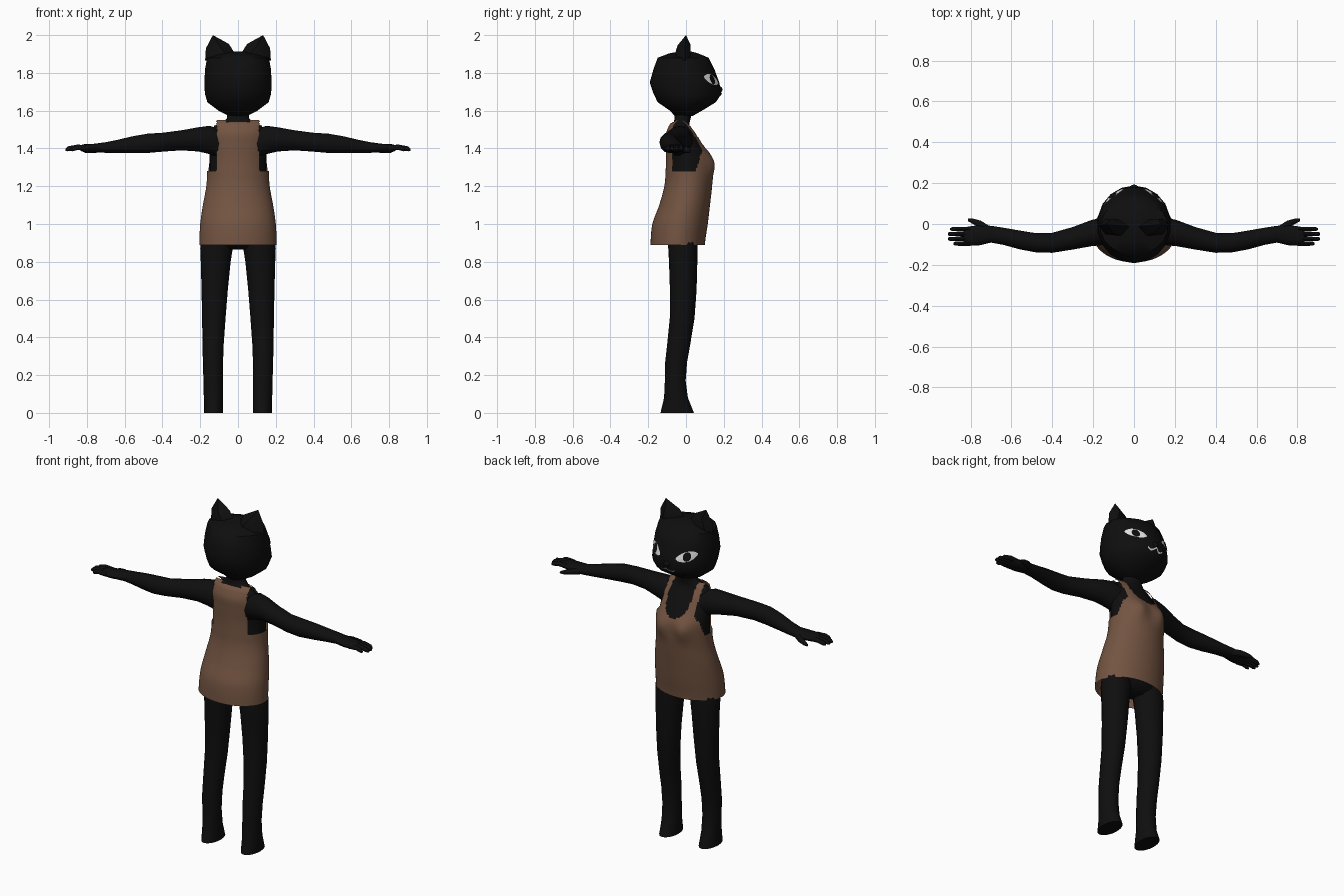
import bpy, bmesh, math
from mathutils import Vector
from mathutils.bvhtree import BVHTree

if "Cube" in bpy.data.objects:
    bpy.data.objects.remove(bpy.data.objects["Cube"])


def material(name, rgb):
    m = bpy.data.materials.new(name)
    m.diffuse_color = (*rgb, 1)
    m.use_nodes = True
    m.node_tree.nodes["Principled BSDF"].inputs["Base Color"].default_value = m.diffuse_color
    return m


FUR = material("black_fur", (0.0045, 0.0045, 0.0045))
CLOTH = material("brown_cloth", (0.17, 0.088, 0.053))
WHITE = material("face_white", (0.75, 0.75, 0.75))


def finish(bm, name, mats, mirror=False, angle=50):
    bmesh.ops.recalc_face_normals(bm, faces=bm.faces)
    me = bpy.data.meshes.new(name)
    bm.to_mesh(me)
    bm.free()
    ob = bpy.data.objects.new(name, me)
    bpy.context.collection.objects.link(ob)
    for m in mats:
        me.materials.append(m)
    bpy.ops.object.select_all(action='DESELECT')
    ob.select_set(True)
    bpy.context.view_layer.objects.active = ob
    bpy.ops.object.shade_smooth_by_angle(angle=math.radians(angle))
    if mirror:
        ob.modifiers.new("mirror", 'MIRROR').use_mirror_merge = False
    return ob


def loft(rings, caps=True, bm=None):
    """Skin a list of closed point rings."""
    bm = bm or bmesh.new()
    vs = [[bm.verts.new(p) for p in r] for r in rings]
    n = len(vs[0])
    for a, b in zip(vs, vs[1:]):
        for i in range(n):
            j = (i + 1) % n
            bm.faces.new((a[i], a[j], b[j], b[i]))
    if caps:
        bm.faces.new(vs[0])
        bm.faces.new(vs[-1])
    return bm


def flat_ring(z, x0, x1, y0, y1, n=16):
    """Horizontal oval between the given limits."""
    cx, cy, rx, ry = (x0 + x1) / 2, (y0 + y1) / 2, (x1 - x0) / 2, (y1 - y0) / 2
    return [(cx + rx * math.sin(t), cy + ry * math.cos(t), z)
            for t in (2 * math.pi * i / n for i in range(n))]


def side_ring(x, y, z, ry, rz, n=12):
    """Upright oval across the arm direction."""
    return [(x, y + ry * math.cos(t), z + rz * math.sin(t))
            for t in (2 * math.pi * i / n for i in range(n))]


def sample(table, z):
    """Smooth interpolation of a table keyed by height."""
    k = 0
    while k < len(table) - 2 and z > table[k + 1][0]:
        k += 1
    p = [table[max(0, min(len(table) - 1, k + d))] for d in (-1, 0, 1, 2)]
    t = (z - p[1][0]) / (p[2][0] - p[1][0])
    return [0.5 * (2 * b + (c - a) * t + (2 * a - 5 * b + 4 * c - d) * t * t
                   + (3 * b - a - 3 * c + d) * t ** 3)
            for a, b, c, d in zip(*[q[1:] for q in p])]


def trunk_ring(table, z, n, shrink=0.0):
    rx, y0, y1 = sample(table, z)
    ring = []
    for x, y, z in flat_ring(z, -rx + shrink, rx - shrink, y0 + shrink, y1 - shrink, n):
        if y > 0:  # bust
            y += 0.02 * math.exp(-((abs(x) - 0.075) / 0.045) ** 2 - ((z - 1.31) / 0.06) ** 2)
        ring.append((x, y, z))
    return ring


# Dress: height, half width, back, front
DRESS = [(0.89, .205, -.188, .10), (1.0, .2, -.178, .115), (1.1, .186, -.142, .127),
         (1.2, .168, -.115, .138), (1.28, .163, -.108, .143), (1.35, .162, -.106, .137),
         (1.42, .16, -.107, .098), (1.48, .152, -.106, .062), (1.53, .135, -.085, .022),
         (1.55, .12, -.055, -.01)]
bm = loft([trunk_ring(DRESS, 0.89 + 0.66 * i / 66, 96) for i in range(67)], caps=False)


def cut_away(c):
    x, y, z = abs(c.x), c.y, c.z
    armhole = x > 0.113 and z > 1.28 and y < 0.05 + 0.3 * (z - 1.28)
    neckline = y > -0.03 and z > 1.37 and (x / 0.073) ** 2 + (max(0, 1.45 - z) / 0.08) ** 2 < 1
    collar = x < 0.065 and z > 1.535
    return armhole or neckline or collar


bmesh.ops.delete(bm, geom=[f for f in bm.faces if cut_away(f.calc_center_median())], context='FACES')
finish(bm, "dress", [CLOTH])

# Body beneath the dress, running up into the neck
PELVIS = [(0.865, .07, -.06, .03), (0.9, .185, -.095, .06), (1.0, .185, -.125, .085),
          (1.1, .17, -.125, .108)]
rings = [flat_ring(z, -w, w, a, b, 32) for z, w, a, b in PELVIS]
rings += [trunk_ring(DRESS, z, 32, 0.012) for z in (1.2, 1.25, 1.3, 1.35, 1.4, 1.45, 1.49, 1.52)]
rings += [flat_ring(z, -w, w, a, b, 32) for z, w, a, b in
          [(1.54, .08, -.065, .02), (1.56, .058, -.06, .025), (1.61, .055, -.06, .03)]]
finish(loft(rings), "body", [FUR])

# Head
HEAD = [(1.572, .05, -.06, .035), (1.6, .105, -.085, .085), (1.645, .165, -.15, .158),
        (1.69, .178, -.172, .188), (1.75, .181, -.192, .176), (1.82, .177, -.172, .15),
        (1.88, .166, -.15, .12), (1.903, .09, -.09, .065), (1.914, .03, -.03, .025)]
bm = loft([flat_ring(z, -w, w, a, b, 18) for z, w, a, b in HEAD])
bm.normal_update()
head_tree = BVHTree.FromBMesh(bm)
finish(bm, "head", [FUR])

# Nose
bm = bmesh.new()
bmesh.ops.create_uvsphere(bm, u_segments=10, v_segments=6, radius=0.02)
bmesh.ops.scale(bm, verts=bm.verts, vec=(1, .6, .8))
bmesh.ops.translate(bm, verts=bm.verts, vec=(0, .181, 1.712))
finish(bm, "nose", [FUR])

# Ears
bm = bmesh.new()
for p in [(.018, -.015, 1.905), (.048, -.01, 1.953), (.133, 0, 2.0), (.17, -.005, 1.93),
          (.174, -.005, 1.865), (.06, -.06, 1.895), (.14, -.05, 1.885), (.10, -.045, 1.945),
          (.07, .022, 1.895), (.14, .025, 1.885), (.12, .024, 1.95)]:
    bm.verts.new(p)
bmesh.ops.convex_hull(bm, input=bm.verts)
finish(bm, "ear", [FUR], mirror=True, angle=30)


def on_face(phi, z, lift=0.004):
    """Point on the head surface at an angle around the head and a height."""
    d = Vector((math.sin(phi), math.cos(phi), 0))
    hit = head_tree.ray_cast(Vector((0, 0, z)) + d, -d)[0]
    return hit + d * lift


# Eyes: slanted almonds with dark pupils
bm = bmesh.new()
rings = []
for k in range(1, 11):
    ring = []
    for i in range(40):
        t = 2 * math.pi * i / 40
        u = 0.063 * math.cos(t)
        v = 0.027 * math.sin(t) * abs(math.sin(t)) ** 0.4
        if k < 6:  # round pupil area in the middle
            u, v = 0.023 * math.cos(t) * k / 5, 0.025 * math.sin(t) * k / 5
        else:
            s = (k - 5) / 5
            u = 0.023 * math.cos(t) * (1 - s) + u * s
            v = 0.025 * math.sin(t) * (1 - s) + v * s
        ring.append(on_face(0.64 + u / 0.178, 1.765 + v + 0.22 * u))
    rings.append(ring)
bm = loft(rings, caps=False)
bm.faces.new(bm.verts[:40])
bm.faces.ensure_lookup_table()
for i, f in enumerate(bm.faces):
    f.material_index = 1 if i < 160 or i == len(bm.faces) - 1 else 0
finish(bm, "eye", [WHITE, FUR], mirror=True)

# Mouth: curved ribbon on each side of the centre
bm = bmesh.new()
pairs = []
for i in range(9):
    s = i / 8
    z = 1.69 - 0.016 * math.sin(math.pi * s * 0.85)
    pairs.append([bm.verts.new(on_face(s * 0.27, z + d)) for d in (0.004, -0.004)])
for a, b in zip(pairs, pairs[1:]):
    bm.faces.new((a[0], a[1], b[1], b[0]))
finish(bm, "mouth", [WHITE], mirror=True)

# Arms: x, y, z, half depth, half height
ARM = [(.09, -.02, 1.42, .06, .08), (.15, -.035, 1.445, .068, .075), (.21, -.045, 1.448, .064, .064),
       (.3, -.07, 1.443, .055, .053), (.4, -.092, 1.433, .049, .05), (.48, -.092, 1.427, .047, .051),
       (.56, -.078, 1.42, .046, .044), (.64, -.06, 1.411, .042, .034), (.7, -.05, 1.405, .041, .028),
       (.76, -.055, 1.402, .05, .023), (.82, -.06, 1.402, .046, .02), (.835, -.06, 1.402, .038, .014)]
finish(loft([side_ring(*r) for r in ARM]), "arm", [FUR], mirror=True)

# Fingers and thumb
bm = bmesh.new()
for y, tip in [(-.096, .885), (-.073, .912), (-.049, .912), (-.025, .9)]:
    loft([side_ring(x, y, z, r, r * 1.3, 8) for x, z, r in
          [(.80, 1.403, .011), (.85, 1.406, .011), (tip - .01, 1.398, .010), (tip, 1.394, .005)]], bm=bm)
loft([side_ring(x, y, z, r, r, 8) for x, y, z, r in
      [(.70, -.035, 1.402, .02), (.75, -.002, 1.395, .018), (.79, .014, 1.388, .013),
       (.812, .02, 1.384, .007)]], bm=bm)
finish(bm, "fingers", [FUR], mirror=True)

# Legs: height, inner, outer, back, front
LEG = [(0, .08, .18, -.135, .042), (.03, .08, .18, -.128, .03), (.08, .08, .181, -.116, .01),
       (.17, .08, .183, -.112, -.002), (.27, .079, .186, -.11, .006), (.36, .076, .188, -.1, .022),
       (.5, .066, .19, -.086, .045), (.65, .054, .193, -.085, .056), (.8, .039, .197, -.09, .06),
       (.87, .028, .2, -.094, .06), (.95, .02, .19, -.095, .06)]
finish(loft([flat_ring(*r) for r in LEG]), "leg", [FUR], mirror=True)
